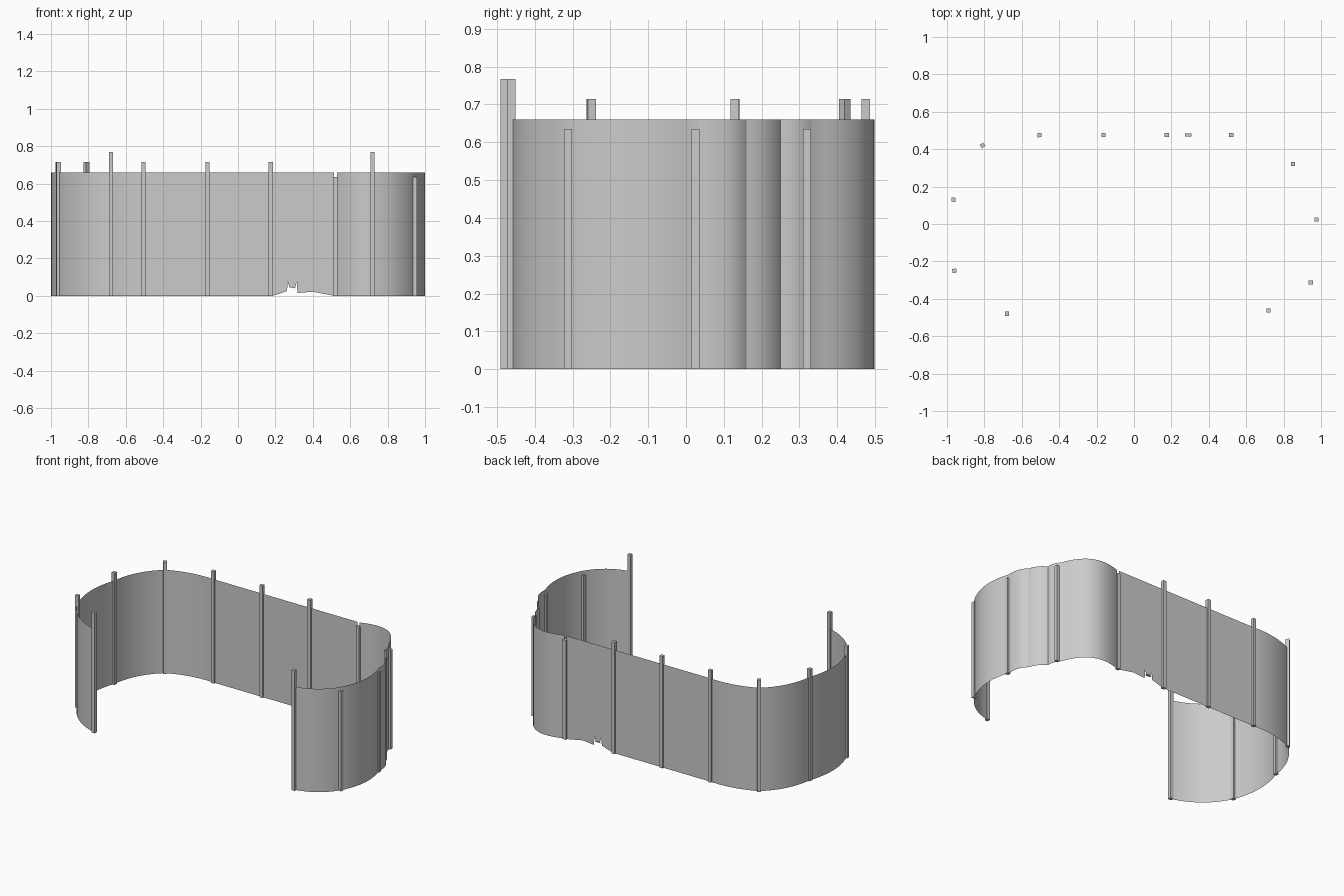
import bpy
import bmesh
import math
from mathutils import Vector, Matrix

if "Cube" in bpy.data.objects:
    bpy.data.objects.remove(bpy.data.objects["Cube"], do_unlink=True)

GREY = 0.6
TOP = 0.66
BACK = 0.475

grey = bpy.data.materials.new("plain grey")
grey.use_nodes = True
grey.diffuse_color = (GREY, GREY, GREY, 1)
grey.node_tree.nodes["Principled BSDF"].inputs["Base Color"].default_value = (GREY, GREY, GREY, 1)


def add_object(name, bm, smooth=False):
    mesh = bpy.data.meshes.new(name)
    bm.to_mesh(mesh)
    bm.free()
    mesh.materials.append(grey)
    obj = bpy.data.objects.new(name, mesh)
    bpy.context.collection.objects.link(obj)
    if smooth:
        bpy.ops.object.select_all(action="DESELECT")
        obj.select_set(True)
        bpy.context.view_layer.objects.active = obj
        bpy.ops.object.shade_smooth_by_angle(angle=math.radians(22))
    return obj


def bowed_path(start, spans, steps=12):
    """Plan path of spans, each an end point and an outward bow."""
    points = [Vector(start)]
    for end, bow in spans:
        a, b = points[-1].copy(), Vector(end)
        out = Vector((a.y - b.y, b.x - a.x)).normalized()
        for i in range(1, steps + 1):
            t = i / steps
            points.append(a.lerp(b, t) + out * 4 * bow * t * (1 - t))
    return points


def sheet(name, path, bottoms=None):
    """Upright thin sheet along a plan path, facing outward."""
    bm = bmesh.new()
    bottoms = bottoms or [0] * len(path)
    columns = [(bm.verts.new((p.x, p.y, z)), bm.verts.new((p.x, p.y, TOP)))
               for p, z in zip(path, bottoms)]
    for (b0, t0), (b1, t1) in zip(columns, columns[1:]):
        bm.faces.new((b1, b0, t0, t1))
    return add_object(name, bm, smooth=True)


def post(name, x, y, height, turn=0, width=0.022):
    bm = bmesh.new()
    place = (Matrix.Translation((x, y, height / 2)) @ Matrix.Rotation(math.radians(turn), 4, "Z")
             @ Matrix.Diagonal((width, width, height, 1)))
    bmesh.ops.create_cube(bm, size=1, matrix=place)
    return add_object(name, bm)


# Curved sheet on the -x end, running into the straight back
sheet("curved_and_back_sheet", bowed_path((-0.68, -0.48), [
    ((-0.96, -0.25), 0.04),
    ((-0.965, 0.13), 0.036),
    ((-0.81, 0.42), 0.032),
    ((-0.505, BACK), 0.02),
    ((0.175, BACK), 0),
]))

# Back panel with a torn lower edge
tear = [(0.175, 0), (0.19, 0.002), (0.262, 0.025), (0.266, 0.075), (0.275, 0.045),
        (0.305, 0.04), (0.314, 0.075), (0.318, 0.015), (0.40, 0.022), (0.512, 0)]
sheet("torn_panel", [Vector((x, BACK)) for x, z in tear], [z for x, z in tear])

# Small flap folded out at the tear
bm = bmesh.new()
bmesh.ops.create_grid(bm, x_segments=1, y_segments=1, size=0.5,
                      matrix=Matrix.Translation((0.29, BACK, 0.042)) @ Matrix.Diagonal((0.036, 0.016, 1, 1)))
add_object("torn_flap", bm)

# Buckled sheet on the +x end
sheet("buckled_sheet", bowed_path((0.528, BACK), [
    ((0.83, 0.335), 0.085),
    ((0.86, 0.25), 0.01),
    ((0.93, 0.16), 0.012),
    ((0.968, 0.10), 0.006),
    ((0.975, 0.03), 0.003),
    ((0.945, -0.31), 0.038),
    ((0.72, -0.46), 0.03),
]))

# Posts: tall at both free ends, lower on the +x side
TALL, MID, LOW = 0.768, 0.715, 0.635
posts = [
    (-0.68, -0.48, TALL, 0), (-0.96, -0.25, MID, 8), (-0.965, 0.13, MID, -5),
    (-0.81, 0.42, MID, 40), (-0.505, BACK, MID, 3), (-0.163, BACK, MID, 0),
    (0.175, BACK, MID, 0), (0.52, BACK, LOW, 0), (0.85, 0.32, LOW, 0),
    (0.975, 0.025, LOW, 0), (0.945, -0.312, LOW, 0), (0.72, -0.462, TALL, 0),
]
for i, (x, y, height, turn) in enumerate(posts, 1):
    post(f"post_{i}", x, y, height, turn)
